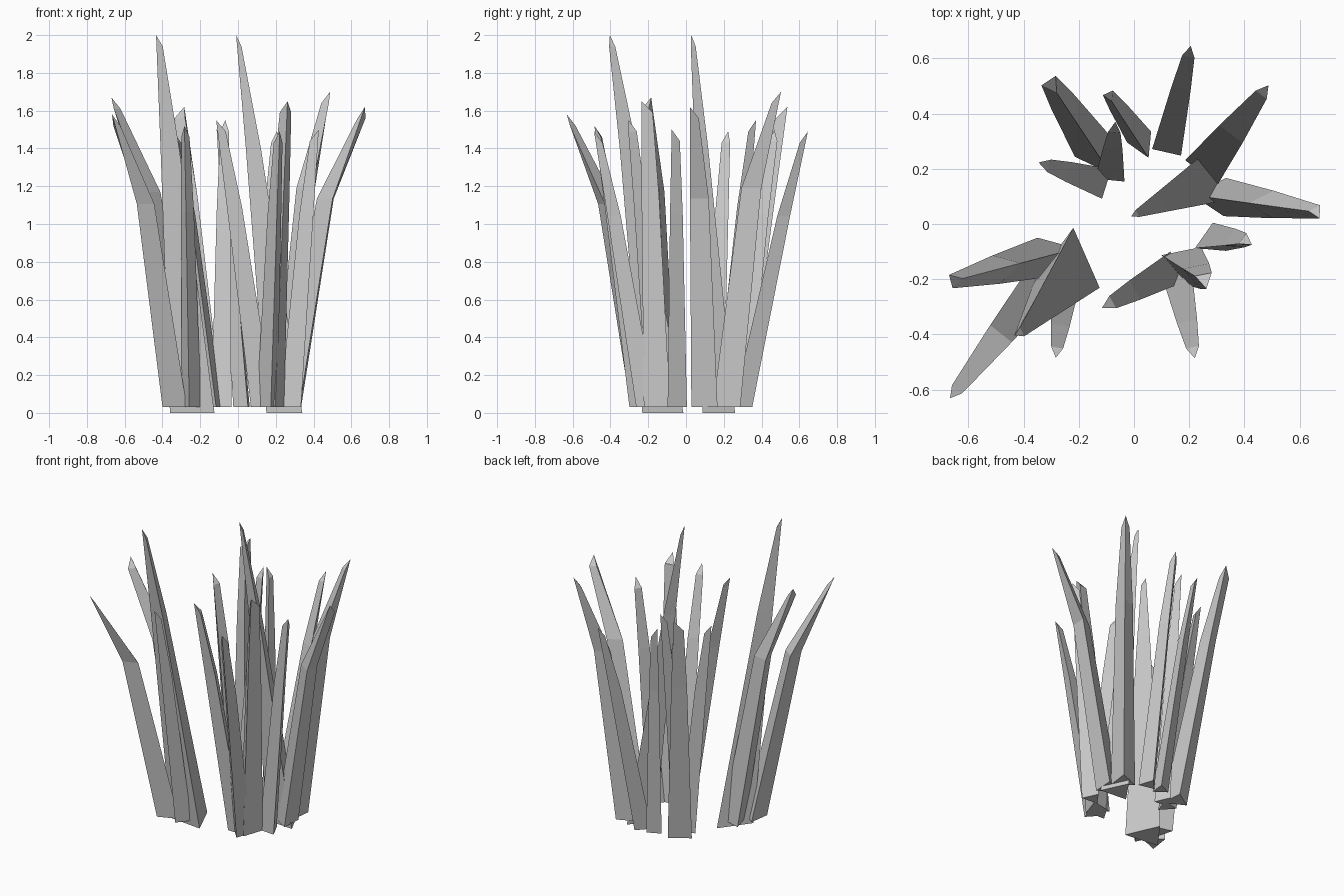
import bpy, bmesh, math
from mathutils import Vector

if "Cube" in bpy.data.objects:
    bpy.data.objects.remove(bpy.data.objects["Cube"])

# Each blade: base (x, y), tip (x, y, z), base radius, optional twist of its ridge
TALL = [
    ((-.235, -.15), (-.415, -.395, 2.0), .137, -30),
    ((.25, .15), (.005, .035, 2.0), .11),
]
BENT = [
    ((-.29, -.11), (-.65, -.205, 1.67), .085, -60),
    ((-.35, -.23), (-.65, -.61, 1.58), .08),
    ((.29, .10), (.66, .045, 1.62), .08, -55),
    ((.27, .22), (.47, .48, 1.7), .085),
]
STRAIGHT = [
    ((-.25, -.24), (-.28, -.46, 1.52), .06),
    ((.16, -.20), (.215, -.46, 1.49), .065),
    ((.13, -.17), (-.09, -.29, 1.55), .07),
    ((.18, -.14), (.255, -.20, 1.65), .085, -40),
    ((.28, -.06), (.405, -.06, 1.5), .065, -35),
    ((.125, .29), (.20, .62, 1.49), .062),
    ((.03, .29), (-.09, .465, 1.5), .055, 50),
    ((-.13, .25), (-.30, .505, 1.62), .085, -60),
    ((-.085, .19), (-.07, .345, 1.55), .062),
    ((-.13, .155), (-.32, .215, 1.49), .065),
]


def blade(name, spread, mid_taper, tip_taper, ground, base, tip, radius, twist=0):
    """Three-sided tapering stalk; spread is how far out it is at 70% height."""
    bm = bmesh.new()
    foot = Vector((*base, ground))
    top = Vector(tip)
    bend = foot.lerp(top, spread)
    bend.z = top.z * .7
    lean = math.atan2(top.y - foot.y, top.x - foot.x) + math.radians(twist)
    rings = []
    for c, taper in ((foot, 1), (bend, mid_taper), (top, tip_taper)):
        ring = []
        for k in range(3):
            a = lean + k * math.tau / 3
            r = radius * taper
            # the tip is cut at a slant, ridge highest
            drop = -.06 if k and c is top else 0
            ring.append(bm.verts.new(c + Vector((r * math.cos(a), r * math.sin(a), drop))))
        rings.append(ring)
    for low, high in zip(rings, rings[1:]):
        for k in range(3):
            n = (k + 1) % 3
            bm.faces.new((low[k], low[n], high[n], high[k]))
    bm.faces.new(rings[0][::-1])
    bm.faces.new(rings[-1])
    bmesh.ops.recalc_face_normals(bm, faces=bm.faces)
    mesh = bpy.data.meshes.new(name)
    bm.to_mesh(mesh)
    bm.free()
    bpy.context.collection.objects.link(bpy.data.objects.new(name, mesh))


for kind, specs, shape in (
    ("tall", TALL, (.68, .42, .15, 0)),
    ("bent", BENT, (.5, .72, .34, .03)),
    ("straight", STRAIGHT, (.67, .66, .42, .03)),
):
    for i, spec in enumerate(specs, 1):
        blade(f"{kind}_grass_blade_{i:02d}", *shape, *spec)
